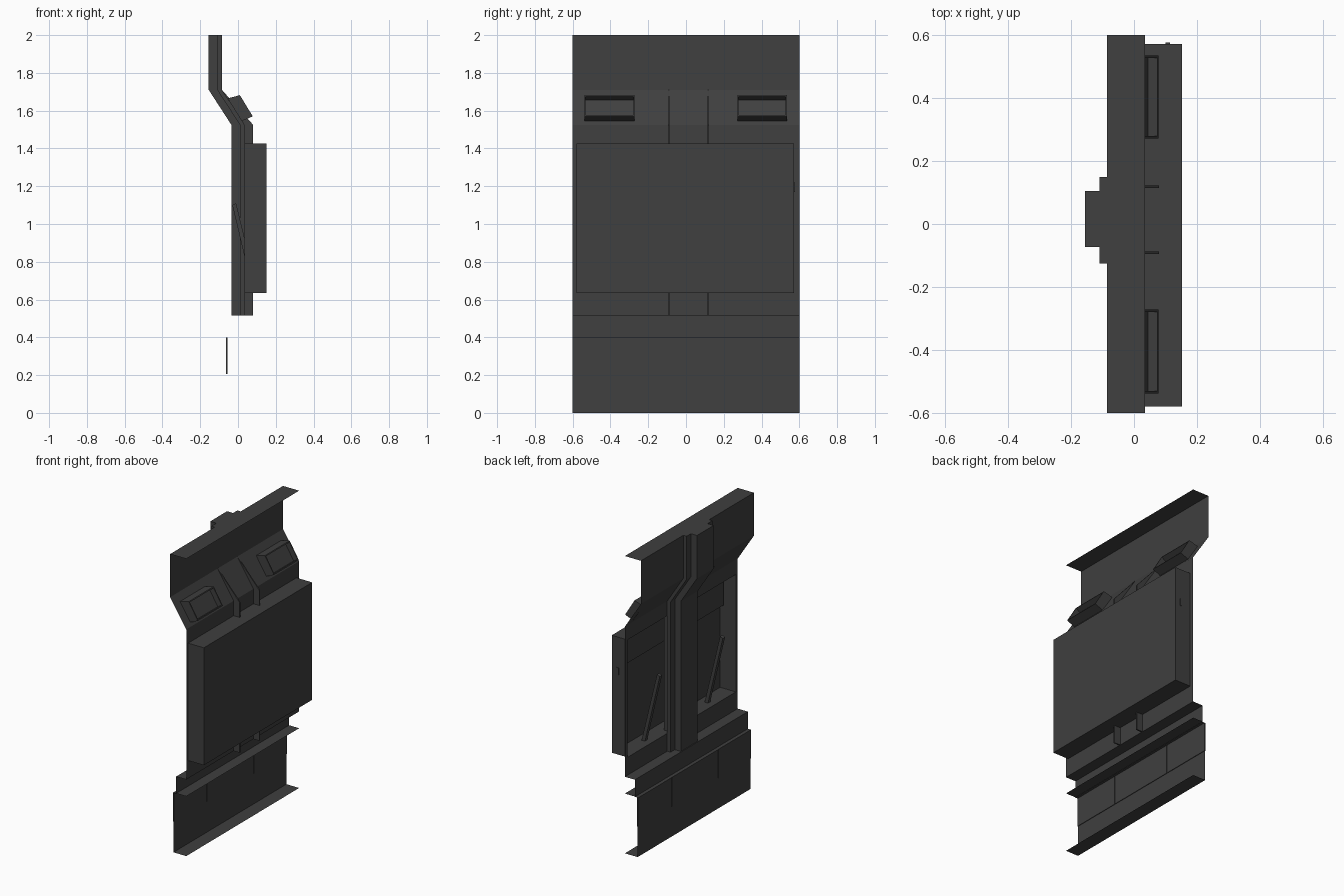
import bpy, bmesh
from mathutils import Vector

cube = bpy.data.objects.get("Cube")
if cube:
    bpy.data.objects.remove(cube, do_unlink=True)

GREY = (0.05, 0.05, 0.05, 1)
mat = bpy.data.materials.new("dark grey metal")
mat.use_nodes = True
mat.diffuse_color = GREY
bsdf = mat.node_tree.nodes["Principled BSDF"]
bsdf.inputs["Base Color"].default_value = GREY
bsdf.inputs["Roughness"].default_value = 0.7


def finish(name, bm, normals=True):
    if normals:
        bmesh.ops.recalc_face_normals(bm, faces=bm.faces)
    me = bpy.data.meshes.new(name)
    bm.to_mesh(me)
    bm.free()
    me.materials.append(mat)
    ob = bpy.data.objects.new(name, me)
    bpy.context.collection.objects.link(ob)
    return ob


def sheet(name, path, y0=-0.6, y1=0.6):
    """Open x-z path swept along y as a thin skin."""
    bm = bmesh.new()
    rows = [[bm.verts.new((x, y, z)) for y in (y0, y1)] for x, z in path]
    for a, b in zip(rows, rows[1:]):
        bm.faces.new((a[0], b[0], b[1], a[1]))
    return finish(name, bm, False)


def prism(name, outline, y0, y1):
    """Closed x-z outline extruded along y."""
    bm = bmesh.new()
    face = bm.faces.new([bm.verts.new((x, y0, z)) for x, z in outline])
    ext = bmesh.ops.extrude_face_region(bm, geom=[face])
    moved = [v for v in ext["geom"] if isinstance(v, bmesh.types.BMVert)]
    bmesh.ops.translate(bm, verts=moved, vec=(0, y1 - y0, 0))
    return finish(name, bm)


def block(name, x0, x1, y0, y1, z0, z1):
    return prism(name, [(x0, z0), (x1, z0), (x1, z1), (x0, z1)], y0, y1)


# Key heights and depths
BACK, FACE = -0.085, 0.035
BEND_HI, BEND_LO, SILL = 1.71, 1.525, 0.515
BOX_Y0, BOX_Y1, BOX_Z0, BOX_Z1, BOX_X = -0.58, 0.572, 0.635, 1.425, 0.152

# Wall skin, left open behind the hollow box
sheet("upper_wall", [(FACE, 2), (BACK, 2), (BACK, BEND_HI),
                     (FACE, BEND_LO), (FACE, BOX_Z1)])
sheet("lower_wall", [(FACE, BOX_Z0), (FACE, SILL), (-0.04, SILL), (-0.04, 0.4),
                     (-0.06, 0.4), (-0.06, 0), (FACE, 0)])
sheet("middle_flange", [(FACE, 0.402), (-0.04, 0.402)])
for name, a, b in (("right", -0.6, BOX_Y0), ("left", BOX_Y1, 0.6)):
    sheet(name + "_wall_strip", [(FACE, BOX_Z0), (FACE, BOX_Z1)], a, b)

# Hollow box, open at the back
sheet("box_shell", [(FACE, BOX_Z0), (BOX_X, BOX_Z0), (BOX_X, BOX_Z1),
                    (FACE, BOX_Z1)], BOX_Y0, BOX_Y1)
for name, y in (("right", BOX_Y0), ("left", BOX_Y1)):
    bm = bmesh.new()
    bm.faces.new([bm.verts.new(p) for p in (
        (FACE, y, BOX_Z0), (BOX_X, y, BOX_Z0), (BOX_X, y, BOX_Z1), (FACE, y, BOX_Z1))])
    finish("box_end_" + name, bm, False)
block("box_latch", 0.1, 0.115, BOX_Y1, BOX_Y1 + 0.004, 1.17, 1.22)
block("box_inner_ledge", 0.12, BOX_X - 0.002, BOX_Y0 + 0.01, BOX_Y1 - 0.01, 1.2, 1.4)

# Two-tier bent column on the back
for name, d, y0, y1 in (("column_base", 0.025, -0.125, 0.15),
                        ("column_rib", 0.07, -0.073, 0.105)):
    prism(name, [(BACK, 2), (BACK, BEND_HI), (FACE, BEND_LO), (FACE, SILL),
                 (FACE - d, SILL), (FACE - d, BEND_LO),
                 (BACK - d, BEND_HI), (BACK - d, 2)], y0, y1)

# Front fins running down from the slope
for i, y in enumerate((-0.092, 0.118)):
    prism(f"fin_{i + 1}", [(BACK, BEND_HI), (0.08, BEND_LO), (0.08, SILL),
                           (FACE, SILL), (FACE, BEND_LO)], y - 0.004, y + 0.004)

# Tilted vent hoods with a recessed centre
for name, y0, y1 in (("right", -0.538, -0.272), ("left", 0.272, 0.535)):
    hood = prism("vent_hood_" + name, [(-0.055, 1.665), (0.01, 1.682),
                                       (0.078, 1.57), (0.02, 1.545)], y0, y1)
    bm = bmesh.new()
    bm.from_mesh(hood.data)
    out = Vector((0.85, 0, 0.52))
    front = max(bm.faces, key=lambda f: f.normal.dot(out))
    n = front.normal.copy()
    bmesh.ops.inset_region(bm, faces=[front], thickness=0.01)
    hole = bmesh.ops.extrude_face_region(bm, geom=[front])
    verts = [v for v in hole["geom"] if isinstance(v, bmesh.types.BMVert)]
    bmesh.ops.delete(bm, geom=[front], context="FACES_ONLY")
    bmesh.ops.translate(bm, verts=verts, vec=n * -0.035)
    bm.to_mesh(hood.data)
    bm.free()

# Three seamed plates on the lower wall
for i, (y0, y1) in enumerate(((-0.6, -0.253), (-0.247, 0.242), (0.248, 0.6))):
    block(f"skirt_plate_{i + 1}", -0.064, -0.056, y0, y1, 0.206, 0.4)

# Leaning struts inside the hollow
for i, y in enumerate((-0.36, 0.31)):
    prism(f"strut_{i + 1}", [(0.08, 0.636), (0.105, 0.636), (-0.01, 1.11),
                             (-0.03, 1.1)], y - 0.012, y + 0.012)
